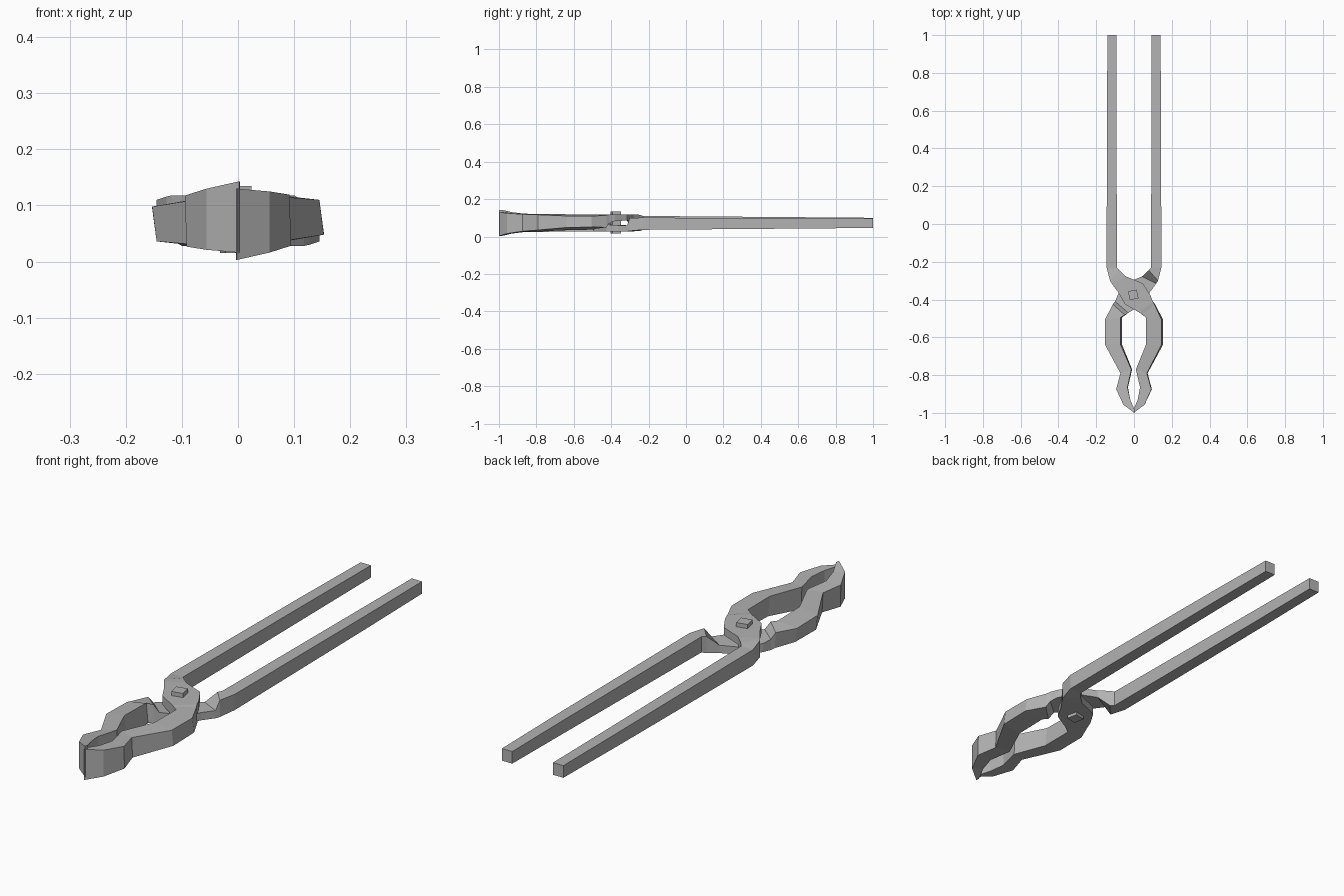
import bpy
import bmesh
import math
from mathutils import Matrix, Vector

default_cube = bpy.data.objects.get("Cube")
if default_cube:
    bpy.data.objects.remove(default_cube, do_unlink=True)

MID_HEIGHT = 0.073

# One flat forged steel colour
steel = bpy.data.materials.new("forged_steel_grey")
steel.use_nodes = True
steel_colour = (0.45, 0.45, 0.45, 1.0)
steel.diffuse_color = steel_colour
steel.node_tree.nodes["Principled BSDF"].inputs["Base Color"].default_value = steel_colour


def finish(name, bm):
    """Turn a bmesh into a flat shaded steel object."""
    bmesh.ops.recalc_face_normals(bm, faces=bm.faces)
    mesh = bpy.data.meshes.new(name)
    bm.to_mesh(mesh)
    bm.free()
    mesh.materials.append(steel)
    part = bpy.data.objects.new(name, mesh)
    bpy.context.collection.objects.link(part)
    return part


# Cross-sections from handle end to jaw tip:
# (left edge x, y), (right edge x, y), bottom z, top z, right-hand roll
sections = [
    ((-.14, 1), (-.093, 1), .05, .1, 0),
    ((-.143, .65), (-.093, .65), .048, .103, 0),
    ((-.145, -.23), (-.09, -.23), .045, .11, 0),
    ((-.127, -.3), (-.078, -.245), .047, .116, 0),
    ((-.118, -.315), (-.042, -.278), .086, .118, 0),
    ((-.085, -.36), (.048, -.315), .086, .118, 0),
    ((-.048, -.425), (.088, -.38), .082, .118, 0),
    ((.03, -.47), (.1, -.41), .074, .118, 0),
    ((.045, -.482), (.108, -.425), .042, .118, .5),
    ((.064, -.495), (.145, -.505), .037, .118, 1),
    ((.064, -.637), (.145, -.64), .034, .119, 1),
    ((.01, -.77), (.068, -.79), .028, .121, .5),
    ((.032, -.865), (.092, -.875), .024, .122, .3),
    ((.02, -.93), (.056, -.957), .016, .125, 0),
    ((-.004, -.985), (-.002, -1), .003, .13, 0),
]


def section_ring(left, right, bottom, top, roll):
    """Four corners of a section; roll leans and narrows its outer side."""
    lean = .008 * roll
    return [
        Vector((left[0] + lean, left[1], bottom)),
        Vector((right[0] + lean, right[1], bottom + .014 * roll)),
        Vector((right[0], right[1], top - .009 * roll)),
        Vector((left[0], left[1], top)),
    ]


def build_half(name, turned):
    """Loft one tong arm: handle, thin pivot plate and jaw."""
    bm = bmesh.new()
    rings = []
    for section in sections:
        rings.append([bm.verts.new(co) for co in section_ring(*section)])
    for ring, following in zip(rings, rings[1:]):
        for i in range(4):
            j = (i + 1) % 4
            bm.faces.new((ring[i], ring[j], following[j], following[i]))
    bm.faces.new(rings[0])
    bm.faces.new(rings[-1])
    # The second arm is the first, turned over around the long axis
    if turned:
        pivot = Vector((0, 0, MID_HEIGHT))
        bmesh.ops.rotate(bm, verts=bm.verts, cent=pivot,
                         matrix=Matrix.Rotation(math.pi, 3, "Y"))
    return finish(name, bm)


build_half("upper_arm", turned=False)
build_half("lower_arm", turned=True)

# Square rivet through both pivot plates
rivet_bm = bmesh.new()
placement = (Matrix.Translation((-.004, -.375, .075))
             @ Matrix.Rotation(math.radians(12), 4, "Z")
             @ Matrix.Diagonal((.047, .047, .12, 1)))
bmesh.ops.create_cube(rivet_bm, size=1, matrix=placement)
finish("rivet", rivet_bm)
